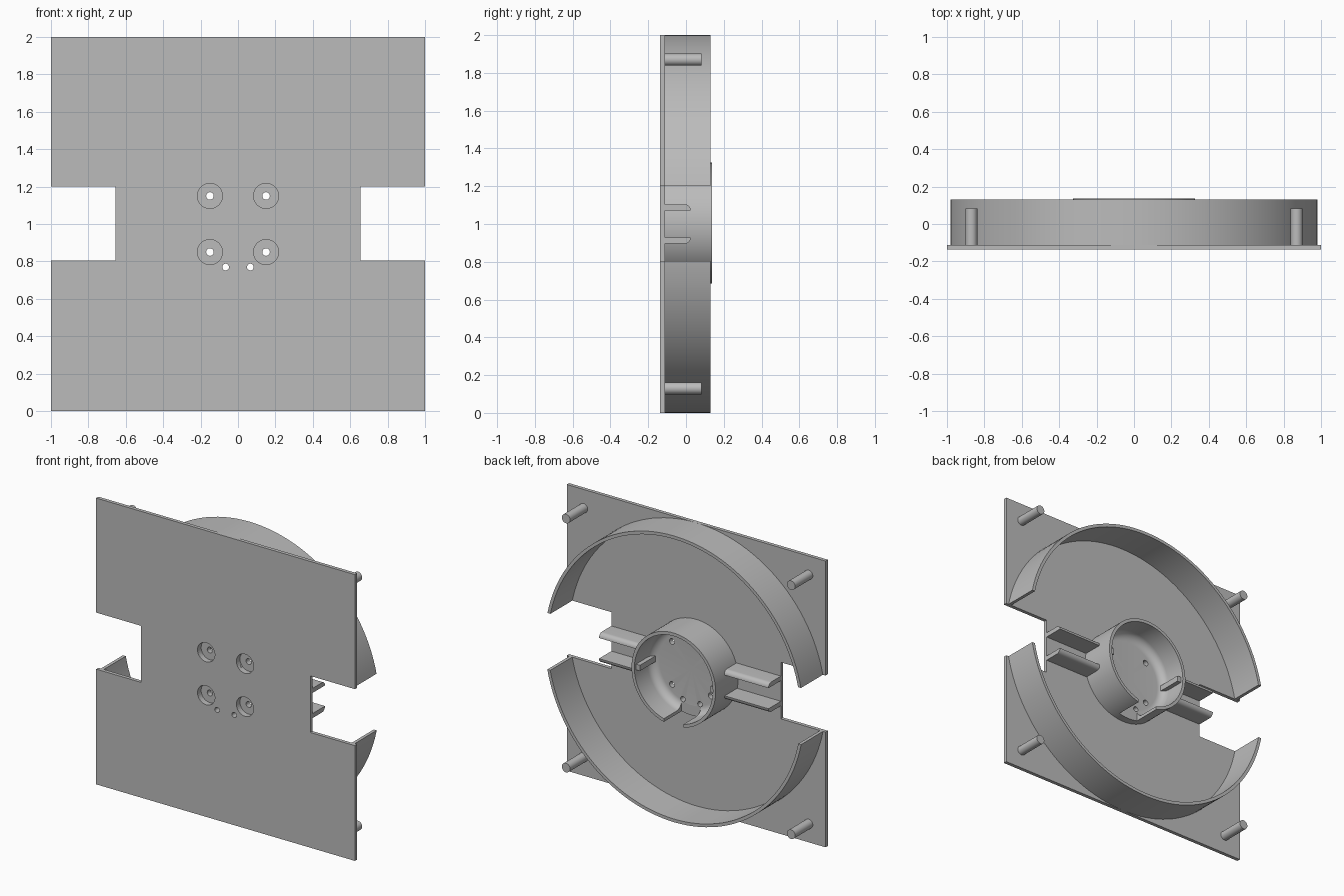
import bpy, bmesh, math

if "Cube" in bpy.data.objects:
    bpy.data.objects.remove(bpy.data.objects["Cube"])

grey = bpy.data.materials.new("mid_grey")
grey.diffuse_color = (0.5, 0.5, 0.5, 1)
grey.use_nodes = True
grey.node_tree.nodes["Principled BSDF"].inputs["Base Color"].default_value = grey.diffuse_color


def finish(name, bm, smooth=True):
    bmesh.ops.remove_doubles(bm, verts=bm.verts, dist=1e-5)
    bmesh.ops.recalc_face_normals(bm, faces=bm.faces)
    me = bpy.data.meshes.new(name)
    bm.to_mesh(me)
    bm.free()
    ob = bpy.data.objects.new(name, me)
    bpy.context.collection.objects.link(ob)
    me.materials.append(grey)
    if smooth:
        activate(ob)
        bpy.ops.object.shade_smooth_by_angle(angle=math.radians(30))
    return ob


def activate(ob):
    bpy.ops.object.select_all(action='DESELECT')
    bpy.context.view_layer.objects.active = ob
    ob.select_set(True)


def lathe(bm, profile, cx=0, cz=1, n=96):
    """Spin a closed (radius, y) profile about an axis along y."""
    rings = []
    for i in range(n):
        a = 2 * math.pi * i / n
        rings.append([bm.verts.new((cx + r * math.cos(a), y, cz + r * math.sin(a)))
                      for r, y in profile])
    m = len(profile)
    for i in range(n):
        p, q = rings[i], rings[(i + 1) % n]
        for j in range(m):
            k = (j + 1) % m
            if profile[j][0] == 0 and profile[k][0] == 0:
                continue
            if profile[j][0] == 0:
                bm.faces.new((p[j], p[k], q[k]))
            elif profile[k][0] == 0:
                bm.faces.new((p[j], p[k], q[j]))
            else:
                bm.faces.new((p[j], p[k], q[k], q[j]))


def prism(bm, pts, axis, a, b):
    """Extrude a 2D outline: axis 'y' takes (x, z), axis 'x' takes (y, z)."""
    def place(p, t):
        return (p[0], t, p[1]) if axis == 'y' else (t, p[0], p[1])
    lo = [bm.verts.new(place(p, a)) for p in pts]
    hi = [bm.verts.new(place(p, b)) for p in pts]
    bm.faces.new(lo)
    bm.faces.new(hi[::-1])
    for i in range(len(pts)):
        k = (i + 1) % len(pts)
        bm.faces.new((lo[i], lo[k], hi[k], hi[i]))


def box(bm, x0, x1, y0, y1, z0, z1):
    prism(bm, [(x0, z0), (x1, z0), (x1, z1), (x0, z1)], 'y', y0, y1)


def cut(ob, cutter):
    mod = ob.modifiers.new("cut", 'BOOLEAN')
    mod.operation, mod.solver, mod.object = 'DIFFERENCE', 'EXACT', cutter
    activate(ob)
    bpy.ops.object.modifier_apply(modifier=mod.name)


Y0, Y1 = -0.137, -0.112      # plate front and back
FLOOR, TOP = -0.06, 0.137    # hub floor and rim
Z0, Z1 = 0.805, 1.2          # side notch heights

# Square plate with a notch in each side
half = [(1, 0), (1, Z0), (0.655, Z0), (0.655, Z1), (1, Z1), (1, 2)]
bm = bmesh.new()
prism(bm, half + [(-x, z) for x, z in reversed(half)], 'y', Y0, Y1)
plate = finish("back_plate", bm, False)

# Hub cup with a filleted floor
fr, ri = 0.055, 0.303
fillet = [(ri - fr + fr * math.cos(t), FLOOR + fr - fr * math.sin(t))
          for t in [math.pi / 2 * i / 8 for i in range(9)]]
bm = bmesh.new()
lathe(bm, [(0, Y1), (0.325, Y1), (0.325, TOP), (ri, TOP)] + fillet + [(0, FLOOR)])
hub = finish("hub_cup", bm)

# Outer ring wall
bm = bmesh.new()
lathe(bm, [(1, Y1), (1, 0.13), (0.978, 0.13), (0.978, Y1)], n=128)
ring = finish("outer_ring", bm)

# Cutters: counterbored screw holes and two wire holes
bm = bmesh.new()
for sx in (-1, 1):
    for sz in (-1, 1):
        lathe(bm, [(0, -0.3), (0.067, -0.3), (0.067, -0.097), (0.02, -0.097),
                   (0.02, 0.05), (0, 0.05)], 0.15 * sx, 1 + 0.15 * sz, 32)
    lathe(bm, [(0, -0.3), (0.018, -0.3), (0.018, 0.05), (0, 0.05)], 0.066 * sx, 0.77, 24)
holes = finish("hole_cutter", bm, False)
bm = bmesh.new()
box(bm, -0.075, 0.075, FLOOR + 0.0005, 0.3, 0.6, 0.8)
slot = finish("slot_cutter", bm, False)
bm = bmesh.new()
box(bm, -1.2, 1.2, -0.3, 0.3, Z0, Z1)
gap = finish("gap_cutter", bm, False)

for ob, cutter in ((plate, holes), (hub, holes), (hub, slot), (ring, gap)):
    cut(ob, cutter)
for c in (holes, slot, gap):
    bpy.data.objects.remove(c)
for ob in (hub, ring):
    activate(ob)
    bpy.ops.object.shade_smooth_by_angle(angle=math.radians(30))

for sx, side in ((-1, "left"), (1, "right")):
    # Inner rib on the hub wall
    bm = bmesh.new()
    x0, x1 = sorted((sx * 0.272, sx * 0.31))
    box(bm, x0, x1, FLOOR - 0.01, 0.12, 0.98, 1.02)
    finish(f"hub_rib_{side}", bm, False)
    for sz, level in ((-1, "lower"), (1, "upper")):
        # Rail with a rounded outer corner
        r = 0.032
        arc = [(0.025 - r + r * math.sin(t), 1 + sz * (0.072 + r * math.cos(t)))
               for t in [math.pi / 2 * i / 8 for i in range(9)]]
        bm = bmesh.new()
        prism(bm, [(Y1, 1 + sz * 0.072), (Y1, 1 + sz * 0.104)] + arc, 'x', sx * 0.312, sx * 0.655)
        finish(f"rail_{level}_{side}", bm)
        # Corner pin
        bm = bmesh.new()
        lathe(bm, [(0, Y1), (0.032, Y1), (0.032, 0.083), (0, 0.083)],
              sx * 0.87, 1 + sz * 0.87, 32)
        finish(f"corner_pin_{level}_{side}", bm)
